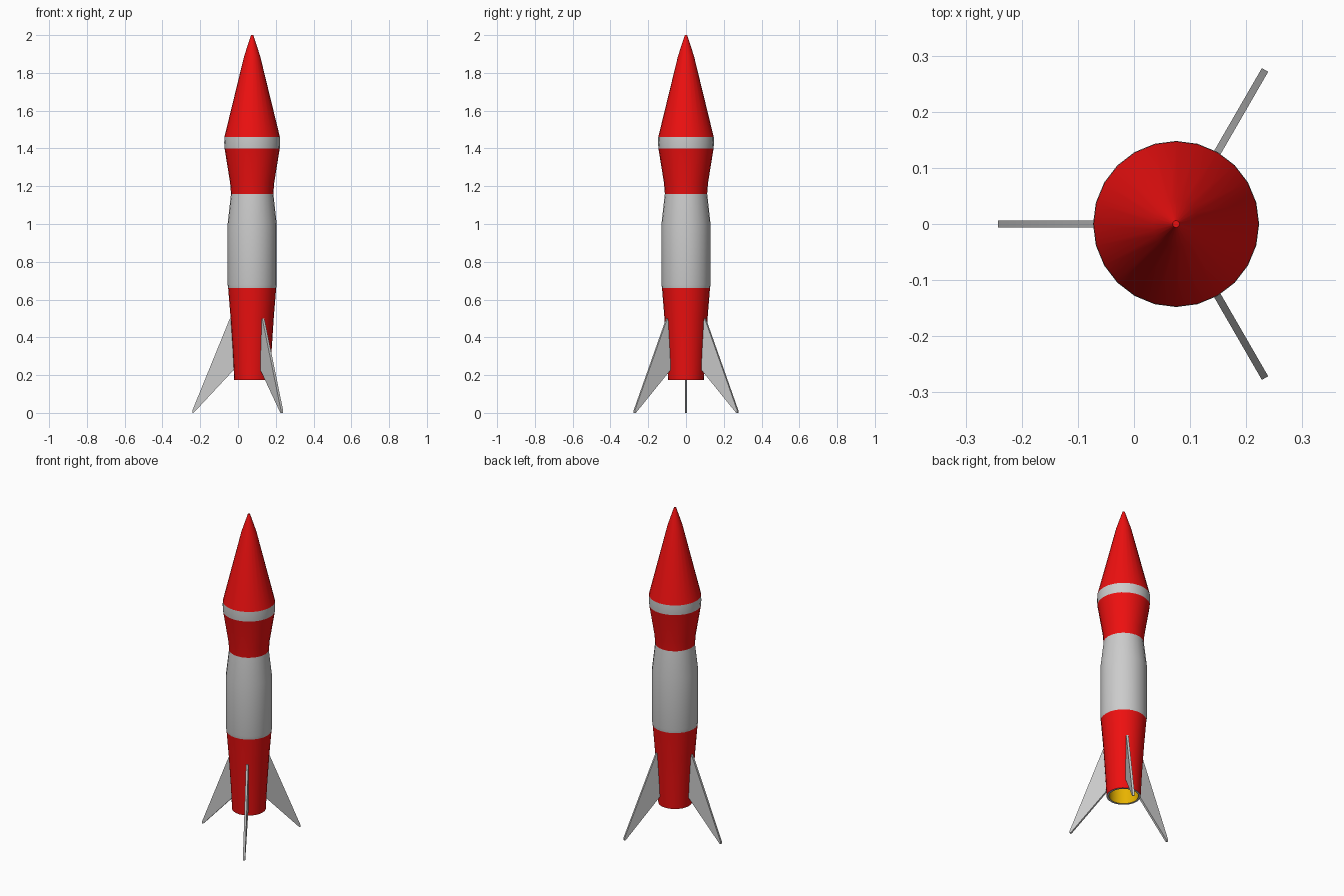
import bpy, bmesh
from math import sin, cos, pi, radians

if "Cube" in bpy.data.objects:
    bpy.data.objects.remove(bpy.data.objects["Cube"])

AXIS_X = 0.075
SIDES = 24


def material(name, color):
    m = bpy.data.materials.new(name)
    m.diffuse_color = color
    m.use_nodes = True
    m.node_tree.nodes["Principled BSDF"].inputs["Base Color"].default_value = m.diffuse_color
    return m


red = material("red_paint", (0.85, 0.005, 0.005, 1))
gold = material("nozzle_gold", (0.8, 0.45, 0.0, 1))


def finish(name, bm, mat=None, angle=35):
    bmesh.ops.recalc_face_normals(bm, faces=bm.faces)
    mesh = bpy.data.meshes.new(name)
    bm.to_mesh(mesh)
    bm.free()
    ob = bpy.data.objects.new(name, mesh)
    ob.location.x = AXIS_X
    bpy.context.collection.objects.link(ob)
    if mat:
        mesh.materials.append(mat)
    bpy.ops.object.select_all(action='DESELECT')
    ob.select_set(True)
    bpy.context.view_layer.objects.active = ob
    bpy.ops.object.shade_smooth_by_angle(angle=radians(angle))
    return ob


def lathe(name, profile, mat=None, cap=False, inward=False):
    """Turn (radius, height) points around the rocket axis."""
    bm = bmesh.new()
    rings = [[bm.verts.new((r * cos(2 * pi * i / SIDES), r * sin(2 * pi * i / SIDES), z))
              for i in range(SIDES)] for r, z in profile]
    for a, b in zip(rings, rings[1:]):
        for i in range(SIDES):
            j = (i + 1) % SIDES
            bm.faces.new((a[i], a[j], b[j], b[i]))
    if cap:
        bm.faces.new(rings[-1])
    ob = finish(name, bm, mat)
    if inward:
        ob.data.flip_normals()
    return ob


# Body sections, bottom to top
lathe("tail_section", [(0.095, 0.175), (0.103, 0.33), (0.114, 0.5), (0.127, 0.66)], red)
lathe("middle_section", [(0.127, 0.66), (0.13, 0.68), (0.13, 1.0), (0.112, 1.16)])
lathe("upper_section", [(0.112, 1.16), (0.117, 1.22), (0.146, 1.4)], red)
lathe("nose_band", [(0.146, 1.4), (0.148, 1.43), (0.147, 1.46)])
lathe("nose_cone", [(0.147, 1.46), (0.042, 1.89), (0.006, 2.0)], red, cap=True)

# Hollow exhaust with thin rim
lathe("exhaust_rim", [(0.095, 0.175), (0.082, 0.175)])
lathe("exhaust_inside", [(0.082, 0.175), (0.086, 0.4)], gold, cap=True, inward=True)

# Three swept fins, profile as (radius, height)
FIN = [(0.108, 0.5), (0.118, 0.5), (0.317, 0.012), (0.317, 0.0), (0.31, 0.0),
       (0.1, 0.225), (0.09, 0.24)]
for n, angle in enumerate((60, 180, 300)):
    bm = bmesh.new()
    face = bm.faces.new([bm.verts.new((r, -0.0065, z)) for r, z in FIN])
    moved = bmesh.ops.extrude_face_region(bm, geom=[face])["geom"]
    bmesh.ops.translate(bm, vec=(0, 0.013, 0),
                        verts=[g for g in moved if isinstance(g, bmesh.types.BMVert)])
    fin = finish(f"fin_{n + 1}", bm)
    fin.rotation_euler.z = radians(angle)
